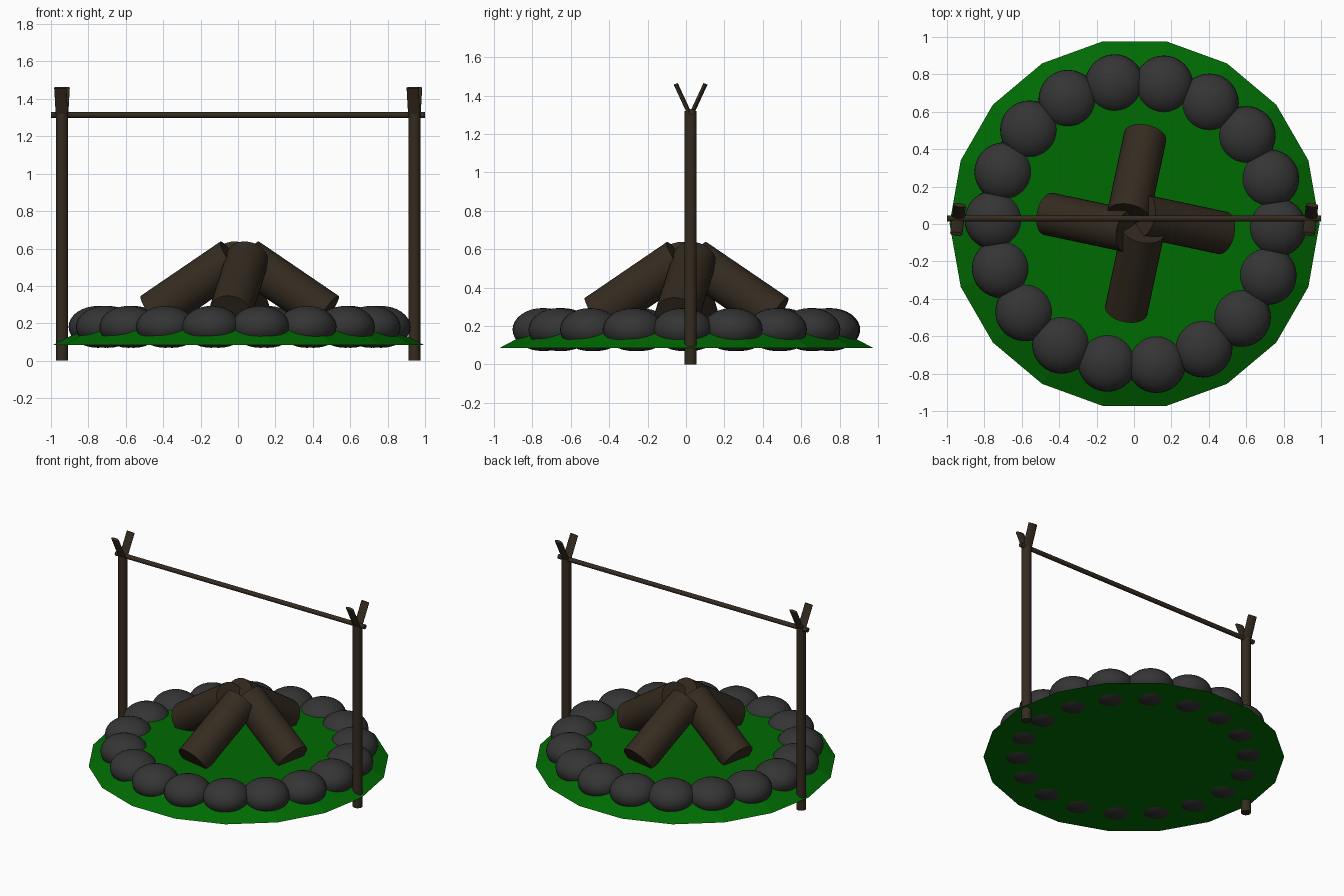
import bpy, math
from mathutils import Vector, Matrix

cube = bpy.data.objects.get("Cube")
if cube:
    bpy.data.objects.remove(cube, do_unlink=True)


def material(name, color):
    m = bpy.data.materials.new(name)
    m.use_nodes = True
    m.diffuse_color = (*color, 1)
    bsdf = m.node_tree.nodes["Principled BSDF"]
    bsdf.inputs["Base Color"].default_value = (*color, 1)
    bsdf.inputs["Roughness"].default_value = 0.9
    return m


GRASS = material("grass green", (0.0, 0.145, 0.0008))
STONE = material("charcoal stone", (0.035, 0.035, 0.035))
WOOD = material("dark bark", (0.035, 0.024, 0.014))


def finish(name, mat, smooth=True):
    ob = bpy.context.object
    ob.name = name
    ob.data.materials.append(mat)
    if smooth:
        bpy.ops.object.shade_smooth_by_angle(angle=math.radians(35))
    return ob


def stick(name, start, end, radius, flatten=1.0, sides=32):
    """Round or flattened stick between two points; its wide side stays level."""
    start, end = Vector(start), Vector(end)
    axis = end - start
    bpy.ops.mesh.primitive_cylinder_add(vertices=sides, radius=radius, depth=axis.length)
    ob = finish(name, WOOD)
    ob.data.transform(Matrix.Diagonal((1, flatten, 1, 1)))
    turn = axis.to_track_quat('Z', 'Y').to_matrix().to_4x4()
    ob.matrix_world = Matrix.Translation((start + end) / 2) @ turn
    return ob


# Ground: low mound with eighteen sides, a sloping rim and a flat top
bpy.ops.mesh.primitive_cone_add(vertices=18, radius1=0.989, radius2=0.72, depth=0.14,
                                location=(0.003, 0.002, 0.155),
                                rotation=(0, 0, math.radians(10)))
finish("ground", GRASS, smooth=False)

# Ring of flattened stones
for i in range(18):
    a = math.radians(20 * i - 1.5)
    bpy.ops.mesh.primitive_uv_sphere_add(
        segments=32, ring_count=16, radius=1,
        location=(0.008 + 0.757 * math.cos(a), 0.002 + 0.757 * math.sin(a), 0.181))
    stone = finish(f"stone_{i + 1}", STONE)
    stone.data.transform(Matrix.Diagonal((0.157, 0.157, 0.112, 1)))

# Four leaning logs, swirled around the middle
for i in range(4):
    a = math.radians(90 * i - 12)
    out = Vector((math.cos(a), math.sin(a), 0))
    side = Vector((-out.y, out.x, 0))
    base = Vector((0.009, 0.003, 0)) + side * 0.047
    stick(f"log_{i + 1}", base + out * 0.465 + Vector((0, 0, 0.252)),
          base + out * 0.03 + Vector((0, 0, 0.542)), 0.115)

# Forked posts on both sides, the flat prongs slightly twisted
POST_Y = 0.024
for label, x in (("right", -0.941), ("left", 0.943)):
    stick(f"{label}_post", (x, POST_Y, 0), (x, POST_Y, 1.32), 0.032)
    for prong, s in (("front", -1), ("back", 1)):
        stick(f"{label}_{prong}_prong", (x, POST_Y + s * 0.003, 1.30),
              (x + s * 0.009, POST_Y + s * 0.077, 1.46), 0.033, flatten=0.33)

# Cross bar resting in the forks
stick("cross_bar", (-1, 0.03, 1.314), (1, 0.03, 1.314), 0.016, sides=16)
